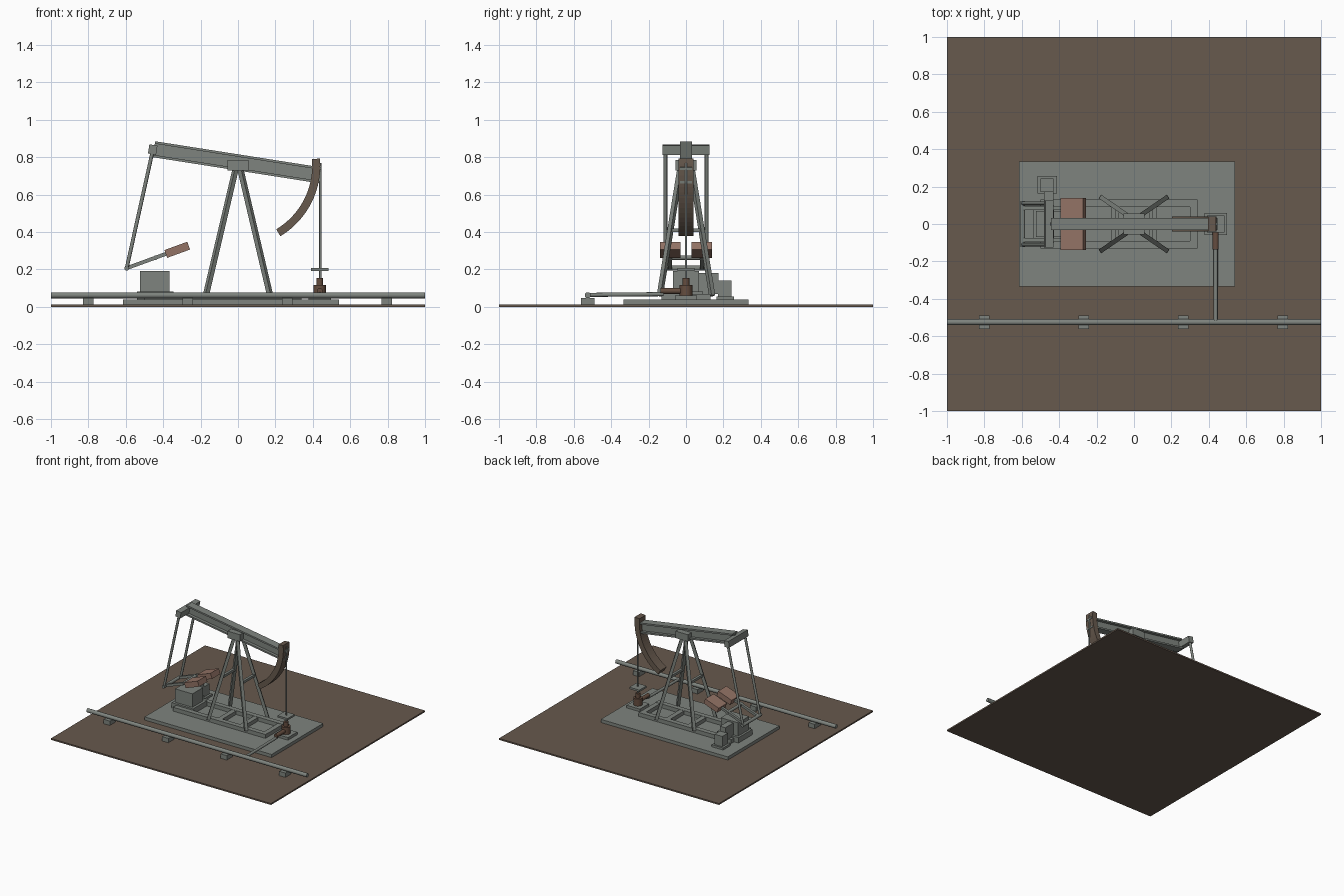
import bpy, bmesh, math
from mathutils import Vector, Matrix

if "Cube" in bpy.data.objects:
    bpy.data.objects.remove(bpy.data.objects["Cube"])


def material(name, rgb):
    m = bpy.data.materials.new(name)
    m.use_nodes = True
    m.diffuse_color = (*rgb, 1)
    m.node_tree.nodes["Principled BSDF"].inputs["Base Color"].default_value = (*rgb, 1)
    return m


STEEL = material("weathered_grey", (0.21, 0.23, 0.21))
EARTH = material("earth_brown", (0.135, 0.1, 0.075))
RUST = material("rust_brown", (0.13, 0.075, 0.05))
CLAY = material("faded_red", (0.29, 0.17, 0.13))


def finish(name, bm, mat):
    bmesh.ops.recalc_face_normals(bm, faces=bm.faces)
    me = bpy.data.meshes.new(name)
    bm.to_mesh(me)
    bm.free()
    me.materials.append(mat)
    ob = bpy.data.objects.new(name, me)
    bpy.context.collection.objects.link(ob)
    return ob


def box(name, x, y, z, mat=STEEL, tilt=None):
    """Box from (min, max) ranges, optionally tilted about y at its centre."""
    c = Vector([(r[0] + r[1]) / 2 for r in (x, y, z)])
    size = [r[1] - r[0] for r in (x, y, z)]
    bm = bmesh.new()
    bmesh.ops.create_cube(bm, size=1, matrix=Matrix.Diagonal((*size, 1)))
    ob = finish(name, bm, mat)
    ob.location = c
    ob.rotation_euler.y = tilt or 0
    return ob


def rod(name, a, b, r, mat=STEEL, sides=12):
    """Cylinder between two points."""
    a, b = Vector(a), Vector(b)
    bm = bmesh.new()
    bmesh.ops.create_cone(bm, cap_ends=True, segments=sides, radius1=r, radius2=r, depth=(b - a).length)
    ob = finish(name, bm, mat)
    ob.location = (a + b) / 2
    ob.rotation_euler = (b - a).to_track_quat("Z", "Y").to_euler()
    for p in ob.data.polygons:
        p.use_smooth = sides > 4 and len(p.vertices) == 4
    return ob


def strut(name, a, b, w):
    """Square bar between two points."""
    ob = rod(name, a, b, w / math.sqrt(2), sides=4)
    ob.data.transform(Matrix.Rotation(math.pi / 4, 4, "Z"))
    return ob


def prism(name, pts, y, mat):
    """Extrude an xz outline from -y to +y."""
    bm = bmesh.new()
    f = bm.faces.new([bm.verts.new((px, -y, pz)) for px, pz in pts])
    ext = bmesh.ops.extrude_face_region(bm, geom=[f])
    bmesh.ops.translate(bm, vec=(0, 2 * y, 0), verts=[v for v in ext["geom"] if isinstance(v, bmesh.types.BMVert)])
    return finish(name, bm, mat)


# Ground and concrete pad
box("ground", (-1, 1), (-1, 1), (0, 0.012), EARTH)
box("pad", (-0.615, 0.54), (-0.335, 0.335), (0.012, 0.038))

# Skid frame
for s, side in ((-1, "right"), (1, "left")):
    box(f"{side}_skid_rail", (-0.5, 0.34), sorted((s * 0.09, s * 0.13)), (0.038, 0.07))
for i, x in enumerate((-0.48, -0.1, 0.1, 0.32)):
    box(f"skid_cross_{i}", (x - 0.02, x + 0.02), (-0.09, 0.09), (0.038, 0.068))

# Supporting tower
for sx, end in ((-1, "rear"), (1, "head")):
    for sy, side in ((-1, "right"), (1, "left")):
        strut(f"{end}_{side}_leg", (sx * 0.172, sy * 0.14, 0.06), (sx * 0.012, sy * 0.03, 0.74), 0.024)
    strut(f"{end}_tower_brace", (sx * 0.09, -0.08, 0.41), (sx * 0.09, 0.08, 0.41), 0.02)
box("saddle_bearing", (-0.056, 0.056), (-0.055, 0.055), (0.728, 0.785))

# Walking beam as an I section
TILT = math.atan(0.157)
bm = bmesh.new()
for zc, width, height in ((0.0365, 0.066, 0.013), (0, 0.018, 0.072), (-0.0365, 0.066, 0.013)):
    bmesh.ops.create_cube(bm, size=1, matrix=Matrix.Translation((0, 0, zc)) @ Matrix.Diagonal((0.9, width, height, 1)))
beam = finish("walking_beam", bm, STEEL)
beam.location = (-0.005, 0, 0.773)
beam.rotation_euler.y = TILT

# Curved head, an arc around the beam pivot
arc = [math.radians(5 - 64 * i / 16) for i in range(17)]
outline = [(r * math.cos(a), 0.755 + r * math.sin(a)) for r, angles in ((0.44, arc), (0.397, arc[::-1])) for a in angles]
prism("curved_head", outline, 0.04, EARTH)

# Equalizer, pitman arms, cranks and counterweights
box("equalizer", (-0.478, -0.434), (-0.125, 0.125), (0.816, 0.866), tilt=TILT)
PIN, HUB, SLOPE = (-0.595, 0.207), (-0.44, 0.263), -math.radians(20)
rod("crank_pin", (PIN[0], -0.122, PIN[1]), (PIN[0], 0.122, PIN[1]), 0.013)
rod("crank_shaft", (HUB[0], -0.1, HUB[1]), (HUB[0], 0.1, HUB[1]), 0.012)
for s, side in ((-1, "right"), (1, "left")):
    rod(f"{side}_pitman", (PIN[0], s * 0.11, PIN[1]), (-0.457, s * 0.11, 0.83), 0.01)
    strut(f"{side}_crank", (PIN[0], s * 0.085, PIN[1]), (-0.34, s * 0.085, 0.3), 0.02)
    box(f"{side}_counterweight", (-0.39, -0.26), sorted((s * 0.03, s * 0.138)), (0.283, 0.327), CLAY, SLOPE)

# Gearbox, belt guard and motor
box("gearbox_base", (-0.54, -0.345), (-0.09, 0.09), (0.038, 0.082))
box("gearbox", (-0.523, -0.365), (-0.07, 0.07), (0.082, 0.192))
box("belt_guard", (-0.48, -0.43), (0.07, 0.175), (0.07, 0.18))
box("motor_base", (-0.517, -0.413), (0.163, 0.257), (0.038, 0.055))
box("motor", (-0.5, -0.43), (0.172, 0.243), (0.055, 0.14))

# Wellhead, polished rod and carrier bar
X = 0.437
box("wellhead_base", (X - 0.06, X + 0.06), (-0.06, 0.06), (0.038, 0.06))
rod("wellhead", (X, 0, 0.06), (X, 0, 0.118), 0.034, RUST)
rod("stuffing_box", (X, 0, 0.118), (X, 0, 0.155), 0.018, RUST)
rod("polished_rod", (X + 0.003, 0, 0.15), (X + 0.003, 0, 0.77), 0.006)
box("carrier_bar", (X - 0.046, X + 0.046), (-0.046, 0.046), (0.192, 0.207))

# Pipeline with supports and feeder
rod("wellhead_outlet", (X, -0.135, 0.085), (X, 0, 0.085), 0.016, RUST)
rod("feeder_pipe", (X, -0.52, 0.064), (X, -0.12, 0.068), 0.011)
rod("pipeline", (-1, -0.525, 0.062), (1, -0.525, 0.062), 0.016)
for i in range(4):
    x = -0.8 + i * 0.532
    box(f"pipe_support_{i}", (x - 0.028, x + 0.028), (-0.562, -0.488), (0.012, 0.048))
